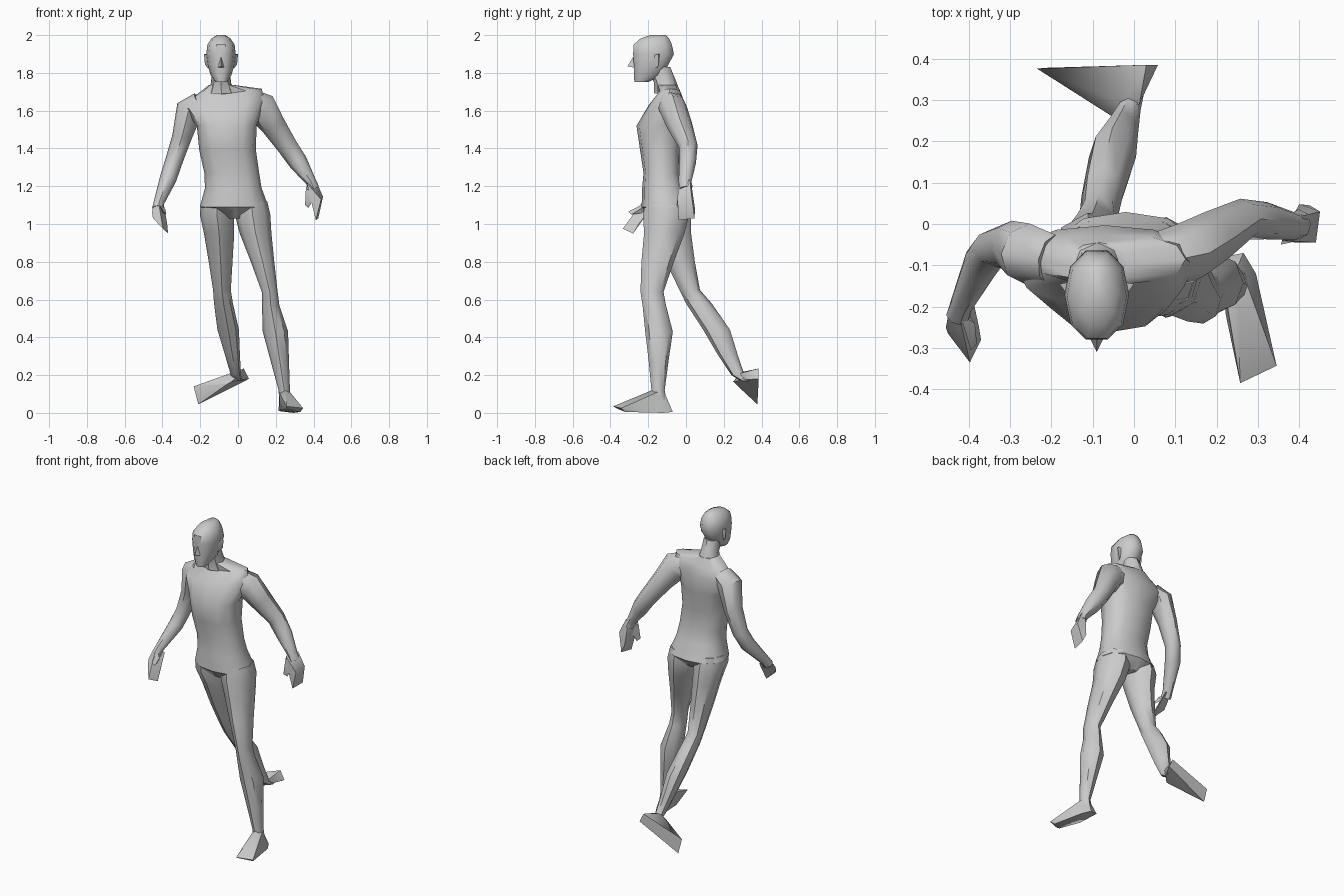
import bpy, bmesh, math
from mathutils import Vector


def finish(name, bm):
    bmesh.ops.recalc_face_normals(bm, faces=bm.faces[:])
    me = bpy.data.meshes.new(name)
    bm.to_mesh(me)
    bm.free()
    ob = bpy.data.objects.new(name, me)
    bpy.context.collection.objects.link(ob)
    return ob


def loft(name, rings, n=8, flat=True, power=1.0):
    """Skin through rings (x, y, z, half width, half depth[, side tilt])."""
    bm = bmesh.new()
    loops = []
    pts = [Vector(r[:3]) for r in rings]
    for i, r in enumerate(rings):
        if flat:
            u, v = Vector((1, 0, r[5] if len(r) > 5 else 0)), Vector((0, 1, 0))
        else:
            t = (pts[min(i + 1, len(pts) - 1)] - pts[max(i - 1, 0)]).normalized()
            v = Vector((0, 1, 0))
            v = (v - t * v.dot(t)).normalized()
            u = v.cross(t)
        loop = []
        for k in range(n):
            a = 2 * math.pi * k / n
            c, s = math.cos(a), math.sin(a)
            c = math.copysign(abs(c) ** power, c)
            s = math.copysign(abs(s) ** power, s)
            loop.append(bm.verts.new(pts[i] + u * r[3] * c + v * r[4] * s))
        loops.append(loop)
    for lo, hi in zip(loops, loops[1:]):
        for k in range(n):
            bm.faces.new((lo[k], lo[(k + 1) % n], hi[(k + 1) % n], hi[k]))
    bm.faces.new(loops[0])
    bm.faces.new(loops[-1])
    return finish(name, bm)


def hull(name, points):
    """Faceted wedge: convex hull of a few corner points."""
    bm = bmesh.new()
    for p in points:
        bm.verts.new(p)
    res = bmesh.ops.convex_hull(bm, input=bm.verts[:])
    loose = [v for v in bm.verts if not v.link_faces]
    bmesh.ops.delete(bm, geom=loose, context='VERTS')
    return finish(name, bm)


# Torso, pelvis to shoulders
loft("torso", [
    (-.02, -.10, 1.03, .05, .08), (-.02, -.103, 1.09, .182, .132),
    (-.025, -.12, 1.19, .15, .112), (-.033, -.128, 1.27, .145, .097),
    (-.055, -.135, 1.39, .15, .108), (-.06, -.135, 1.52, .158, .127),
    (-.07, -.10, 1.63, .215, .097, .1), (-.06, -.085, 1.69, .185, .06, .14),
    (-.085, -.10, 1.735, .07, .055)], n=12, power=.85)

# Neck and head
loft("neck", [(-.088, -.10, 1.69, .075, .068), (-.09, -.11, 1.75, .052, .06),
              (-.09, -.145, 1.83, .05, .062)])
loft("head", [
    (-.088, -.235, 1.752, .032, .04), (-.09, -.20, 1.79, .056, .08),
    (-.09, -.185, 1.84, .07, .095), (-.09, -.172, 1.90, .078, .113),
    (-.09, -.176, 1.95, .072, .106), (-.09, -.165, 1.983, .05, .078),
    (-.09, -.148, 2.0, .022, .042)], n=10, power=.92)
hull("nose", [(-.09, -.27, 1.90), (-.09, -.31, 1.835), (-.112, -.265, 1.825),
              (-.068, -.265, 1.825)])
for side, name in ((-1, "right_ear"), (1, "left_ear")):
    hull(name, [(-.09 + side * dx, y, z) for dx, y, z in (
        (.062, -.185, 1.825), (.062, -.185, 1.89), (.07, -.15, 1.825),
        (.09, -.145, 1.90), (.085, -.145, 1.845), (.065, -.14, 1.90))])

# Forward (left) leg and foot
loft("left_leg", [
    (.07, -.105, 1.12, .085, .11), (.077, -.105, 1.05, .094, .122),
    (.093, -.115, .95, .084, .107), (.13, -.15, .80, .062, .086),
    (.168, -.18, .64, .042, .061), (.173, -.168, .57, .046, .062),
    (.198, -.143, .43, .067, .073), (.222, -.145, .27, .048, .052),
    (.245, -.148, .12, .03, .035), (.248, -.14, .05, .03, .04)])
hull("left_foot", [
    (.215, -.08, .01), (.265, -.07, .005), (.295, -.12, .0), (.222, -.22, .01),
    (.257, -.385, .035), (.345, -.343, .025), (.33, -.32, .005), (.26, -.36, .02),
    (.218, -.15, .11), (.275, -.15, .11), (.25, -.18, .12), (.245, -.115, .11)])

# Trailing (right) leg and raised foot
loft("right_leg", [
    (-.11, -.105, 1.12, .085, .11), (-.112, -.093, 1.05, .09, .12),
    (-.10, -.07, .95, .08, .097), (-.092, -.03, .80, .063, .077),
    (-.085, .02, .65, .047, .054), (-.077, .068, .58, .05, .068),
    (-.052, .162, .44, .057, .071), (-.03, .22, .31, .04, .053),
    (-.011, .275, .20, .027, .035), (0, .32, .17, .025, .03)])
hull("right_foot", [
    (.03, .385, .235), (.058, .385, .18), (-.235, .376, .14), (-.21, .378, .045),
    (-.035, .25, .165), (.013, .29, .21), (-.06, .265, .15), (-.025, .29, .215),
    (.012, .30, .175)])

# Left arm and hand
loft("left_arm", [
    (.06, -.09, 1.64, .075, .07), (.125, -.07, 1.615, .085, .075),
    (.185, -.035, 1.525, .066, .068), (.262, .012, 1.41, .054, .05),
    (.32, .008, 1.325, .05, .045), (.386, -.005, 1.225, .028, .034),
    (.40, 0, 1.19, .03, .036)], flat=False)
hull("left_hand", [
    (.41, .02, 1.235), (.365, -.04, 1.215), (.39, .03, 1.2), (.45, .03, 1.145),
    (.44, -.045, 1.13), (.39, -.045, 1.11), (.40, .048, 1.08), (.425, .045, 1.03),
    (.412, -.04, 1.02)])
hull("left_thumb", [(.36, -.035, 1.2), (.39, 0, 1.15), (.355, -.05, 1.1),
                    (.372, -.035, 1.085), (.40, -.04, 1.13)])

# Right arm and hand
loft("right_arm", [
    (-.20, -.085, 1.64, .06, .06), (-.258, -.072, 1.605, .072, .074),
    (-.297, -.052, 1.46, .052, .06), (-.342, -.058, 1.325, .046, .046),
    (-.37, -.095, 1.24, .045, .045), (-.418, -.195, 1.115, .028, .03),
    (-.425, -.22, 1.08, .03, .03)], flat=False)
hull("right_hand", [
    (-.445, -.195, 1.12), (-.39, -.18, 1.09), (-.455, -.25, 1.06),
    (-.45, -.265, 1.03), (-.397, -.335, .975), (-.37, -.28, .95),
    (-.375, -.25, 1.0), (-.42, -.235, 1.11)])
hull("right_thumb", [(-.42, -.22, 1.11), (-.395, -.305, 1.065), (-.38, -.29, 1.05),
                     (-.40, -.22, 1.06), (-.385, -.24, 1.08)])

# Smooth limbs, keep the wedge edges crisp
for ob in bpy.context.collection.objects:
    ob.select_set(True)
    bpy.context.view_layer.objects.active = ob
bpy.ops.object.shade_smooth_by_angle(angle=math.radians(45))
